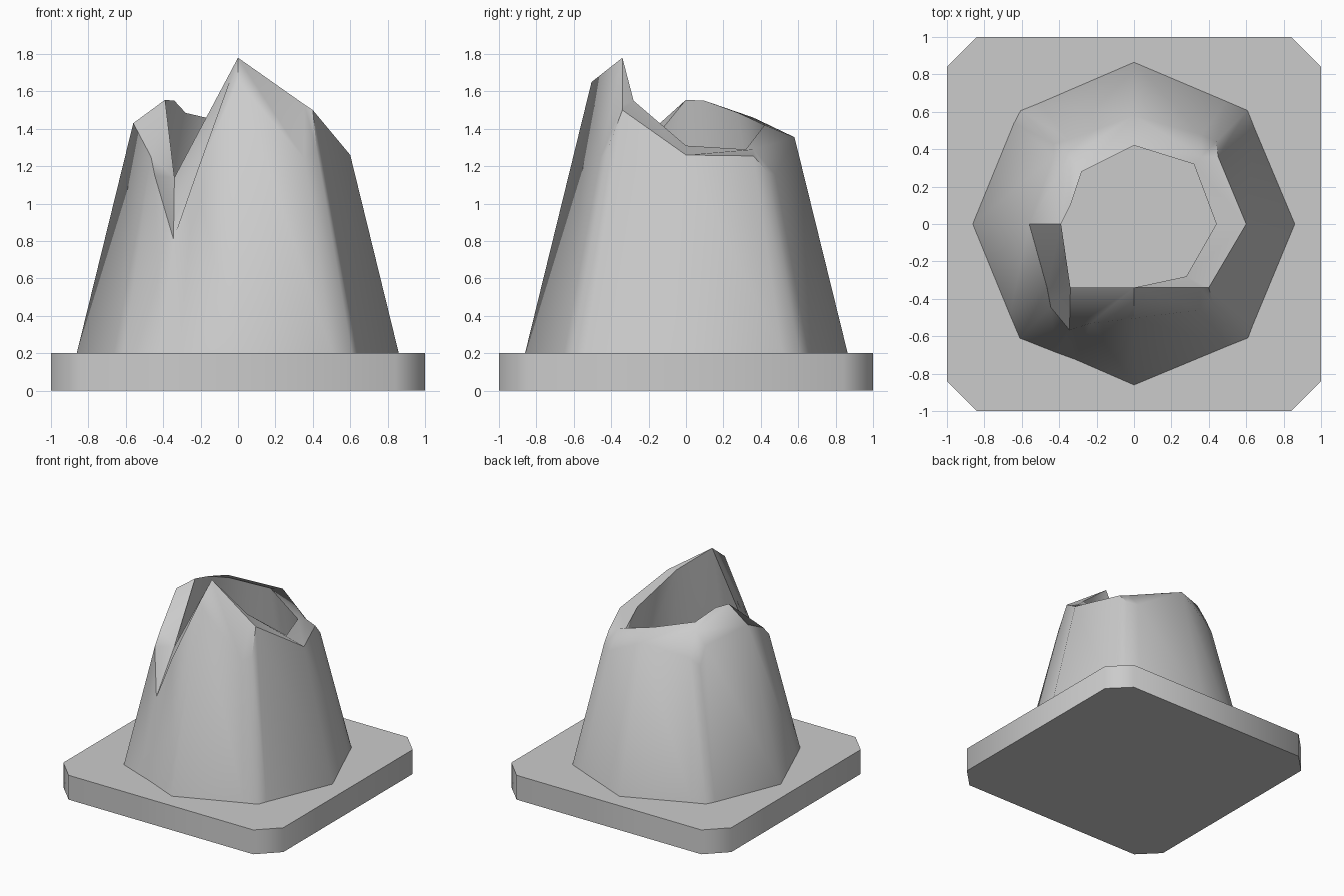
import bpy
import bmesh
from math import radians
from mathutils import Vector

if "Cube" in bpy.data.objects:
    bpy.data.objects.remove(bpy.data.objects["Cube"])

grey = bpy.data.materials.new("plain grey")
grey.use_nodes = True
colour = (0.6, 0.6, 0.6, 1)
grey.diffuse_color = colour
grey.node_tree.nodes["Principled BSDF"].inputs["Base Color"].default_value = colour

FLOOR = 0.2


def finish(name, bm):
    """Turn a bmesh into a smooth-shaded object with crisp edges."""
    bmesh.ops.recalc_face_normals(bm, faces=bm.faces[:])
    mesh = bpy.data.meshes.new(name)
    bm.to_mesh(mesh)
    bm.free()
    mesh.materials.append(grey)
    obj = bpy.data.objects.new(name, mesh)
    bpy.context.collection.objects.link(obj)
    bpy.ops.object.select_all(action="DESELECT")
    obj.select_set(True)
    bpy.context.view_layer.objects.active = obj
    bpy.ops.object.shade_smooth_by_angle(angle=radians(50))
    return obj


# Square base slab with clipped corners
bm = bmesh.new()
clip = 0.84
outline = [(-clip, -1), (clip, -1), (1, -clip), (1, clip),
           (clip, 1), (-clip, 1), (-1, clip), (-1, -clip)]
slab = bm.faces.new([bm.verts.new((x, y, 0)) for x, y in outline])
raised = bmesh.ops.extrude_face_region(bm, geom=[slab], use_keep_orig=True)
top = [v for v in raised["geom"] if isinstance(v, bmesh.types.BMVert)]
bmesh.ops.translate(bm, verts=top, vec=(0, 0, FLOOR))
finish("base_slab", bm)

# Broken rim of the hollow eight-sided cone, anticlockwise from the front
outer_rim = dict(zip("abcdefghijklmnopq", [
    (0, -.505, 1.65), (.355, -.458, 1.24), (.42, -.42, 1.29), (.4, -.34, 1.5),
    (.6, 0, 1.26), (.45, .36, 1.255), (.44, .44, 1.165), (.36, .477, 1.155),
    (0, .58, 1.355), (-.35, .45, 1.27), (-.43, .43, 1.22), (-.43, .36, 1.36),
    (-.56, 0, 1.43), (-.465, -.34, 1.25), (-.445, -.445, 1.15),
    (-.345, -.567, .81), (-.23, -.53, 1.14)]))
inner_rim = dict(zip("ABCDEFGHI", [
    (0, -.34, 1.78), (.28, -.28, 1.55), (.44, 0, 1.31), (.32, .32, 1.29),
    (0, .42, 1.42), (-.28, .28, 1.485), (-.34, .1, 1.55), (-.39, 0, 1.555),
    (-.34, -.34, 1.14)]))
mid_rim = dict(zip("XYZ", [
    (.355, -.34, 1.53), (.36, .36, 1.29), (-.345, .36, 1.46)]))

# Fracture facets, each spelled by the rim points around it
facets = ("AabX Xbcd AXB XdB BdeC CefYD Yfgh DYhiE EijZF "
          "Zjkl FZG GZlmH HmnI Inop IpqaA").split()

bm = bmesh.new()
points = {key: bm.verts.new(co)
          for ring in (outer_rim, inner_rim, mid_rim)
          for key, co in ring.items()}
for facet in facets:
    bm.faces.new([points[key] for key in facet])


def wall(ring, apex):
    """Run a rim down to the slab along lines from the cone's apex."""
    upper = [points[key] for key in ring]
    lower = []
    for v in upper:
        scale = (apex - FLOOR) / (apex - v.co.z)
        lower.append(bm.verts.new(Vector((v.co.x * scale, v.co.y * scale, FLOOR))))
    for n in range(len(upper)):
        bm.faces.new((upper[n - 1], upper[n], lower[n], lower[n - 1]))
    return lower


outside = wall(outer_rim, 3.71)
inside = wall(inner_rim, 3.36)
finish("broken_cone", bm)
